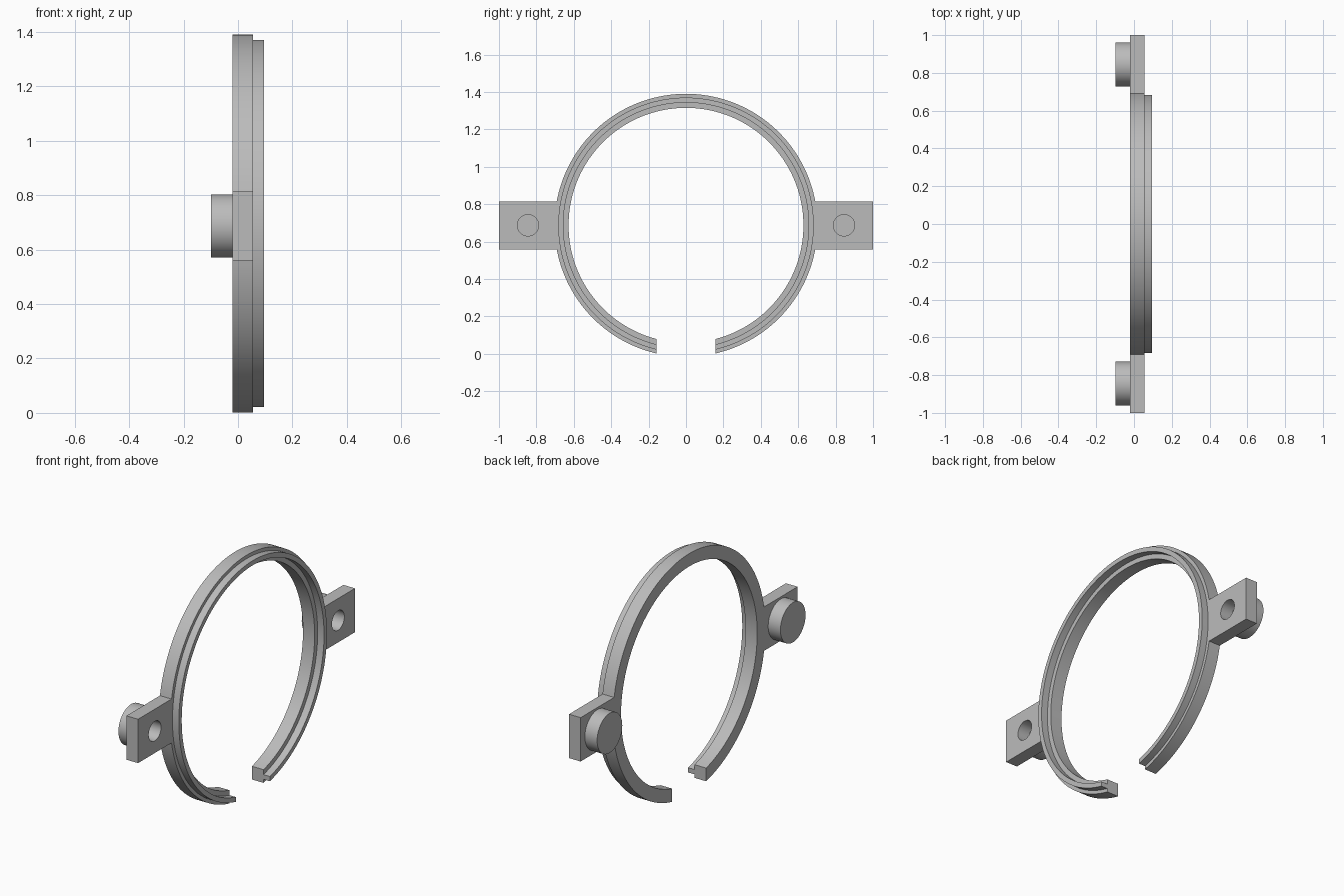
import bpy
import bmesh
from math import asin, cos, pi, sin
from mathutils import Matrix

cube = bpy.data.objects.get("Cube")
if cube:
    bpy.data.objects.remove(cube, do_unlink=True)

CENTRE = 0.687          # height of the ring axis
R_OUT, R_IN = 0.703, 0.628
GAP = 0.157             # half width of the opening at the bottom
TAB = 0.128             # half height of the side tabs
PEG_Y = 0.845

grey = bpy.data.materials.new("grey metal")
grey.use_nodes = True
grey.diffuse_color = (0.5, 0.5, 0.5, 1)
grey.node_tree.nodes["Principled BSDF"].inputs["Base Color"].default_value = (0.5, 0.5, 0.5, 1)


def arc(r, start, end, steps):
    angles = [start + (end - start) * i / steps for i in range(steps + 1)]
    return [(r * cos(a), r * sin(a)) for a in angles]


def circle(y, r):
    return [(y + p[0], p[1]) for p in arc(r, 0, 2 * pi, 48)[:-1]]


def gap_angle(r):
    return asin(GAP / r) - pi / 2


def open_arc(r):
    """Arc over the top, with both ends on the vertical gap planes."""
    return arc(r, gap_angle(r), pi - gap_angle(r), 120)


def plate(name, loops, x0, x1):
    """Extrude filled outlines in the YZ plane from x0 to x1."""
    curve = bpy.data.curves.new(name, "CURVE")
    curve.dimensions = "2D"
    curve.fill_mode = "BOTH"
    curve.extrude = (x1 - x0) / 2
    for loop in loops:
        spline = curve.splines.new("POLY")
        spline.points.add(len(loop) - 1)
        for point, (y, z) in zip(spline.points, loop):
            point.co = (y, z, 0, 1)
        spline.use_cyclic_u = True
    temp = bpy.data.objects.new(name + " outline", curve)
    bpy.context.collection.objects.link(temp)
    bpy.context.view_layer.update()
    mesh = bpy.data.meshes.new_from_object(temp.evaluated_get(bpy.context.evaluated_depsgraph_get()))
    bpy.data.objects.remove(temp, do_unlink=True)

    # Weld the caps to the walls and stand the plate upright
    bm = bmesh.new()
    bm.from_mesh(mesh)
    bmesh.ops.remove_doubles(bm, verts=bm.verts, dist=0.0002)
    bm.transform(Matrix(((0, 0, 1, (x0 + x1) / 2), (1, 0, 0, 0), (0, 1, 0, CENTRE), (0, 0, 0, 1))))
    bmesh.ops.recalc_face_normals(bm, faces=bm.faces)
    bm.to_mesh(mesh)
    bm.free()
    mesh.materials.clear()
    mesh.materials.append(grey)
    obj = bpy.data.objects.new(name, mesh)
    bpy.context.collection.objects.link(obj)
    bpy.ops.object.select_all(action="DESELECT")
    obj.select_set(True)
    bpy.context.view_layer.objects.active = obj
    bpy.ops.object.shade_smooth_by_angle(angle=pi / 6)
    return obj


# Split ring with two drilled side tabs, as one flush body
t = asin(TAB / R_OUT)
half = arc(R_OUT, gap_angle(R_OUT), -t, 40) + [(1, -TAB), (1, TAB)] + arc(R_OUT, t, pi / 2, 40)
outer = half + [(-y, z) for y, z in reversed(half[:-1])]
body = outer + open_arc(R_IN)[::-1]
plate("ring_body", [body, circle(PEG_Y, 0.057), circle(-PEG_Y, 0.057)], -0.02, 0.055)

# Narrow raised rib along the middle of the ring
plate("ring_rib", [open_arc(0.683) + open_arc(0.656)[::-1]], 0.055, 0.096)

# Round pegs behind the tabs
for side, y in (("left", PEG_Y), ("right", -PEG_Y)):
    plate("peg_" + ("back" if y > 0 else "front"), [circle(y, 0.116)], -0.099, -0.02)
